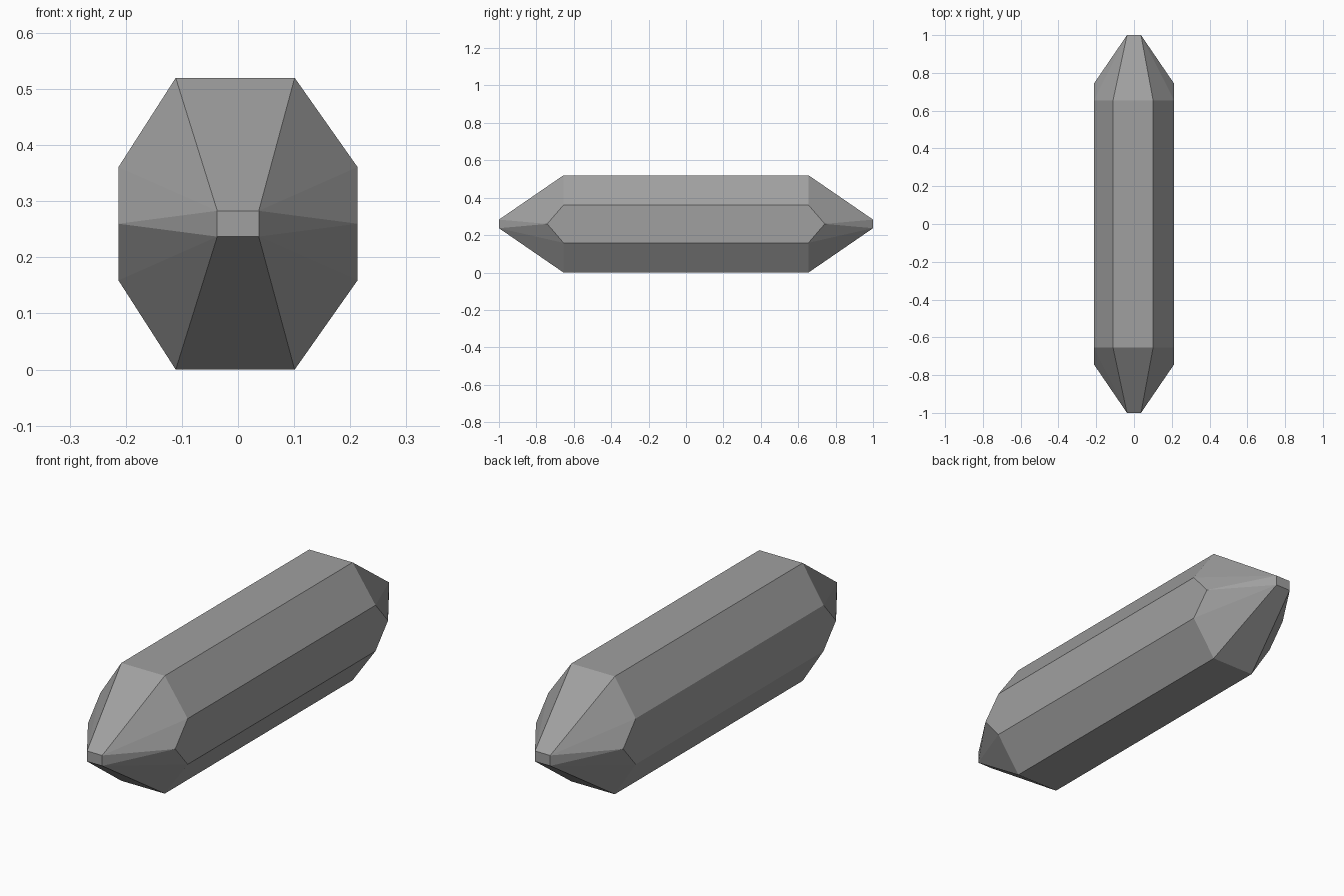
import bpy
import bmesh
import math

cube = bpy.data.objects.get("Cube")
if cube:
    bpy.data.objects.remove(cube, do_unlink=True)

# Single stone grey colour
grey = bpy.data.materials.new("stone_grey")
grey.use_nodes = True
colour = (0.35, 0.35, 0.35, 1.0)
grey.diffuse_color = colour
grey.node_tree.nodes["Principled BSDF"].inputs["Base Color"].default_value = colour

MID_Z = 0.26

# One octant of the crystal: (x, y, height from the middle, x shift)
corners = [
    (0.106, 0.655, 0.26, -0.005),   # top edge of the shaft
    (0.213, 0.655, 0.101, 0.0),     # side edge of the shaft
    (0.213, 0.742, 0.0, 0.0),       # point of the side facet
    (0.037, 1.0, 0.023, 0.0),       # small blunt tip
]

# Mirror the corners in all three directions
points = {
    (sx * x + shift, sy * y, MID_Z + sz * h)
    for x, y, h, shift in corners
    for sx in (-1, 1) for sy in (-1, 1) for sz in (-1, 1)
}

# Wrap the corners in flat facets and merge coplanar triangles
bm = bmesh.new()
for p in sorted(points):
    bm.verts.new(p)
bmesh.ops.convex_hull(bm, input=bm.verts[:])
bmesh.ops.dissolve_limit(bm, angle_limit=math.radians(0.5),
                         verts=bm.verts[:], edges=bm.edges[:])
bmesh.ops.recalc_face_normals(bm, faces=bm.faces[:])

mesh = bpy.data.meshes.new("crystal_shaft")
bm.to_mesh(mesh)
bm.free()
mesh.materials.append(grey)
crystal = bpy.data.objects.new("crystal_shaft", mesh)
bpy.context.collection.objects.link(crystal)
